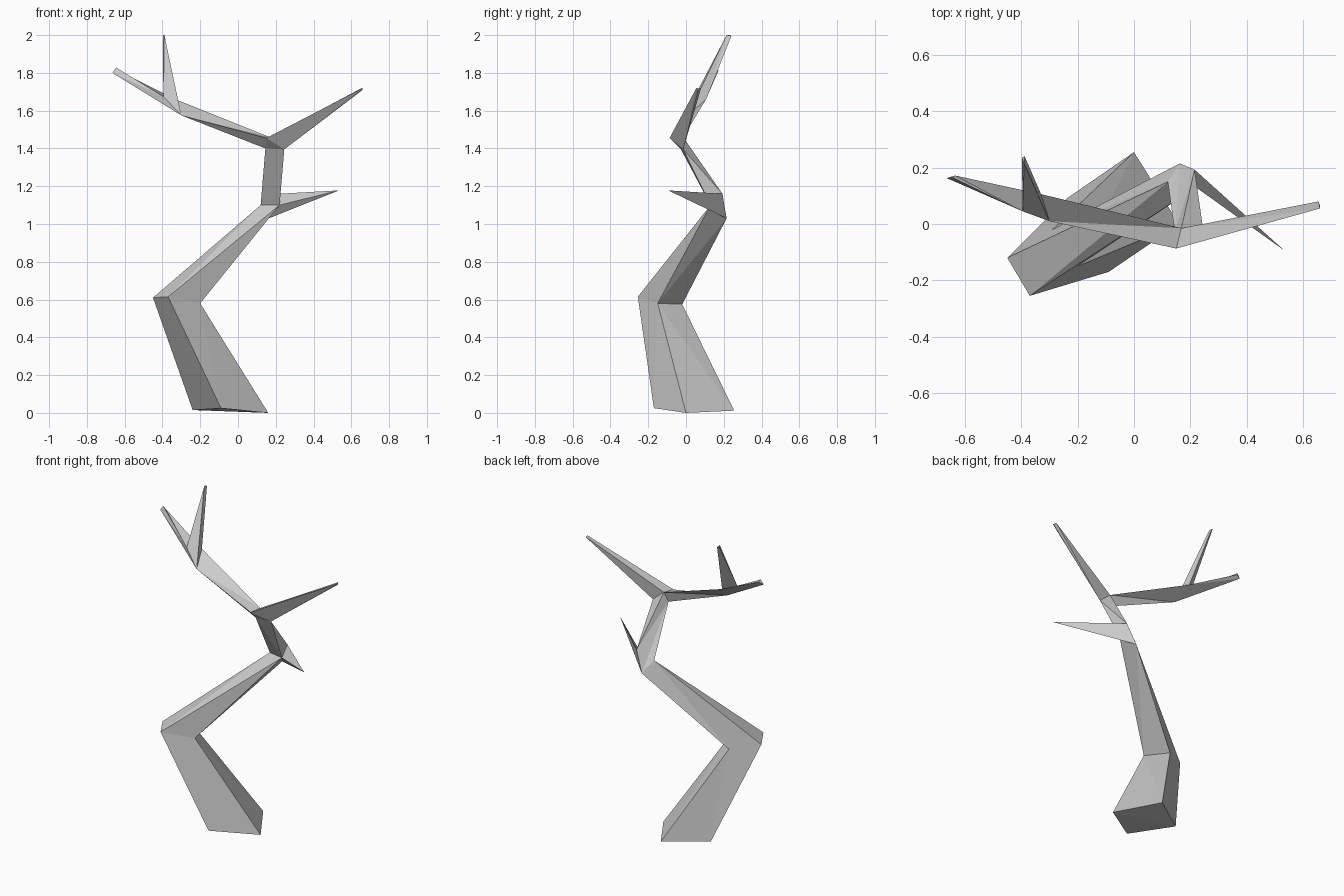
import bpy, bmesh

if "Cube" in bpy.data.objects:
    bpy.data.objects.remove(bpy.data.objects["Cube"])

bm = bmesh.new()


def ring(*points):
    return [bm.verts.new(p) for p in points]


def face(verts):
    """Make a face, skipping repeated corners of pinched rings."""
    unique = list(dict.fromkeys(verts))
    if len(unique) > 2:
        bm.faces.new(unique)


def loft(lower, upper):
    """Skin two rings of equal length."""
    n = len(lower)
    for i in range(n):
        j = (i + 1) % n
        face([lower[i], lower[j], upper[j], upper[i]])


# Cross-sections along the trunk
foot = ring((-0.09, -0.17, 0.025), (0.16, 0.0, 0.0), (0.0, 0.255, 0.012), (-0.24, 0.09, 0.015))
bend = ring((-0.37, -0.255, 0.615), (-0.20, -0.15, 0.58), (-0.29, -0.02, 0.575), (-0.45, -0.12, 0.61))
k_front, k_top, k_back, k_left = ring((0.22, 0.13, 1.10), (0.215, 0.193, 1.16),
                                      (0.163, 0.215, 1.03), (0.12, 0.15, 1.10))
# Crown where the trunk splits, and the fork at the end of the left limb
c_front, c_right, c_back, c_left = ring((0.15, -0.087, 1.455), (0.245, -0.015, 1.395),
                                        (0.168, -0.015, 1.46), (0.145, -0.03, 1.40))
f_low, f_back, f_left = ring((-0.30, 0.01, 1.575), (-0.33, 0.106, 1.66), (-0.395, 0.045, 1.675))

# Trunk: foot, leaning lower part and upper part
face(foot)
loft(foot, bend)
loft(bend, [k_front, k_front, k_back, k_left])
loft([k_front, k_top, k_top, k_back, k_left],
     [c_right, c_right, c_back, c_left, c_left])
face([c_front, c_right, c_left])

# Short side branch
twig = ring((0.535, -0.095, 1.178))[0]
loft([k_front, k_top, k_back], [twig] * 3)

# Right branch
tip = ring((0.66, 0.055, 1.72), (0.66, 0.065, 1.71), (0.655, 0.08, 1.72))
loft([c_front, c_right, c_back], tip)
face(tip)

# Left limb and its two forked ends
loft([c_front, c_back, c_left], [f_low, f_back, f_low])
tip = ring((-0.665, 0.163, 1.80), (-0.635, 0.172, 1.812), (-0.645, 0.165, 1.828))
loft([f_low, f_back, f_left], tip)
face(tip)
tip = ring((-0.39, 0.215, 2.0), (-0.388, 0.24, 1.995), (-0.398, 0.235, 2.0))
loft([f_low, f_back, f_left], tip)
face(tip)

bmesh.ops.triangulate(bm, faces=[f for f in bm.faces if len(f.verts) > 3])
bmesh.ops.recalc_face_normals(bm, faces=bm.faces)
mesh = bpy.data.meshes.new("bare_tree")
bm.to_mesh(mesh)
bm.free()
bpy.context.collection.objects.link(bpy.data.objects.new("bare_tree", mesh))
